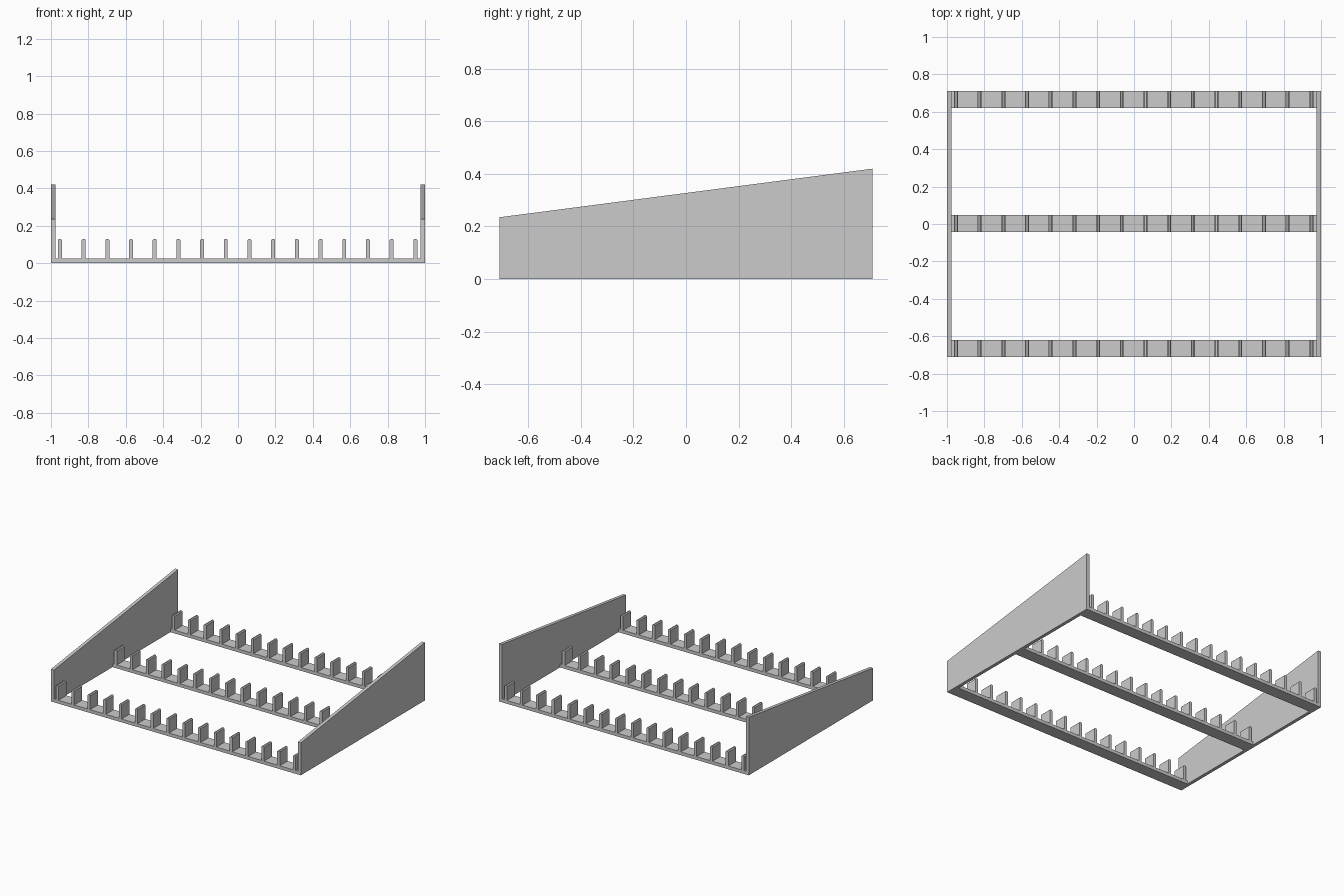
import bpy, bmesh

if "Cube" in bpy.data.objects:
    bpy.data.objects.remove(bpy.data.objects["Cube"])

mat = bpy.data.materials.new("plain grey")
mat.diffuse_color = (0.6, 0.6, 0.6, 1)
mat.use_nodes = True
mat.node_tree.nodes["Principled BSDF"].inputs["Base Color"].default_value = mat.diffuse_color


def add_prism(bm, profile, axis, a, b):
    """Extrude a 2D profile from a to b along x (y,z profile) or y (x,z profile)."""
    def point(p, t):
        return (t, p[0], p[1]) if axis == "x" else (p[0], t, p[1])
    lo = [bm.verts.new(point(p, a)) for p in profile]
    hi = [bm.verts.new(point(p, b)) for p in profile]
    n = len(profile)
    bm.faces.new(lo)
    bm.faces.new(hi[::-1])
    for i in range(n):
        j = (i + 1) % n
        bm.faces.new((lo[j], lo[i], hi[i], hi[j]))


def finish(name, bm):
    bmesh.ops.recalc_face_normals(bm, faces=bm.faces)
    mesh = bpy.data.meshes.new(name)
    bm.to_mesh(mesh)
    bm.free()
    mesh.materials.append(mat)
    bpy.context.collection.objects.link(bpy.data.objects.new(name, mesh))


HALF_Y, WALL, BASE, DEPTH = 0.71, 0.024, 0.024, 0.09

# Sloped side walls
wall_profile = [(-HALF_Y, 0), (HALF_Y, 0), (HALF_Y, 0.42), (-HALF_Y, 0.235)]
for name, x in (("left_wall", -1), ("right_wall", 1 - WALL)):
    bm = bmesh.new()
    add_prism(bm, wall_profile, "x", x, x + WALL)
    finish(name, bm)

# Cross rails, each with a row of chamfered divider teeth
W, TOP, CH = 0.0105, 0.13, 0.006
for name, y in (("front", -HALF_Y), ("middle", -0.042), ("back", HALF_Y - DEPTH)):
    bm = bmesh.new()
    x = 1 - WALL
    add_prism(bm, [(-x, 0), (x, 0), (x, BASE), (-x, BASE)], "y", y, y + DEPTH)
    finish(name + "_rail", bm)

    bm = bmesh.new()
    for i in range(16):
        c = -0.952 + i * 0.12667
        add_prism(bm, [(c - W, BASE), (c + W, BASE), (c + W, TOP - CH),
                       (c + W - CH, TOP), (c - W + CH, TOP), (c - W, TOP - CH)],
                  "y", y, y + DEPTH)
    finish(name + "_teeth", bm)
